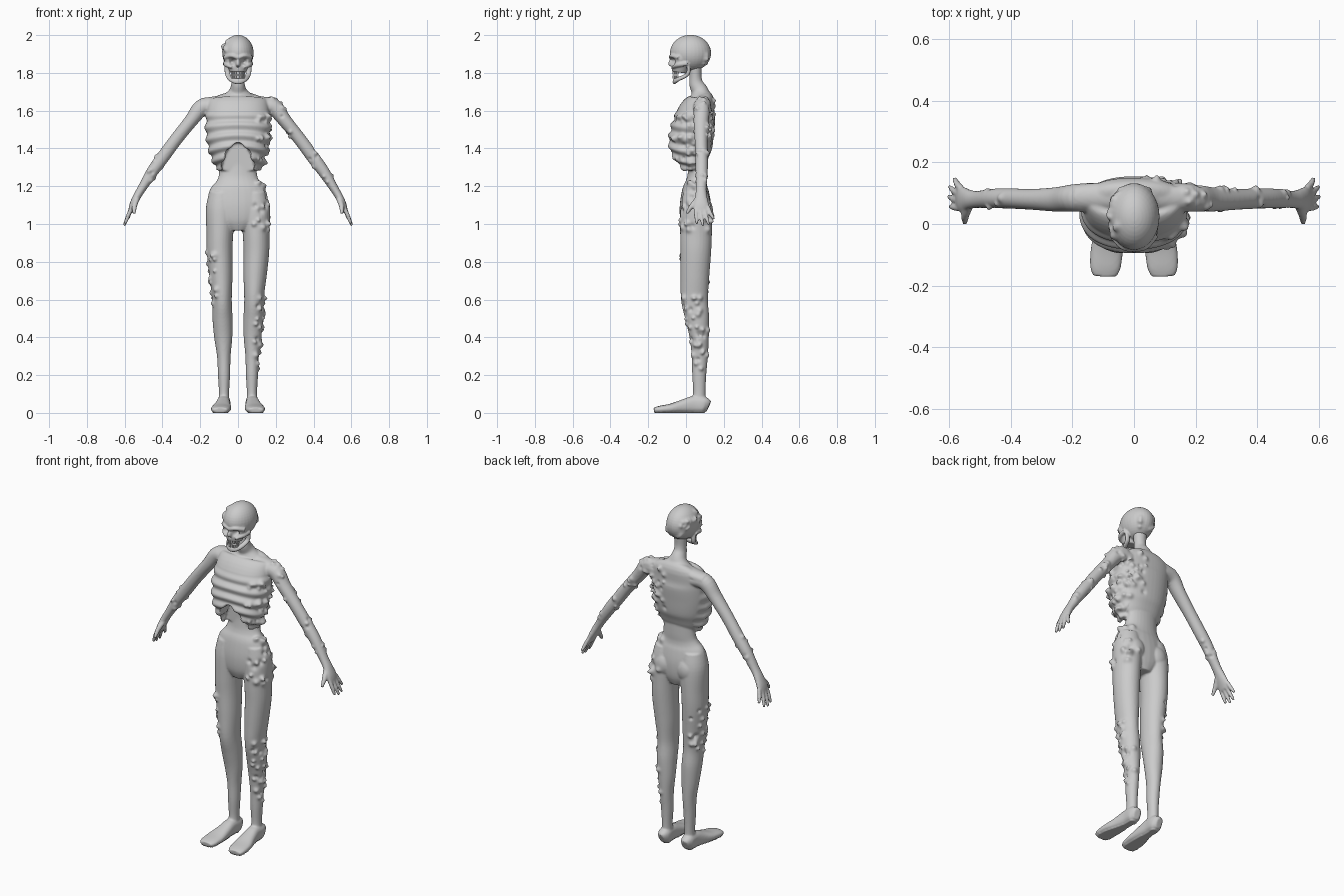
import bpy, bmesh, math, random
from mathutils import Vector, Matrix, kdtree

random.seed(4)
X, Y, Z = Vector((1, 0, 0)), Vector((0, 1, 0)), Vector((0, 0, 1))


def spline(pts, sub):
    """Smooth path through rows of (x, y, z, side radius, ref radius)."""
    out = []
    for i in range(len(pts) - 1):
        a, b, c, d = (pts[max(0, min(len(pts) - 1, i + k))] for k in (-1, 0, 1, 2))
        for j in range(sub):
            t = j / sub
            out.append([0.5 * (2 * q + (r - p) * t + (2 * p - 5 * q + 4 * r - s) * t * t
                               + (3 * q - p - 3 * r + s) * t ** 3) for p, q, r, s in zip(a, b, c, d)])
    return out + [list(pts[-1])]


def tube(bm, pts, ref, mirror=False, power=1.0, sub=5, seg=28):
    """Closed elliptical loft along a path."""
    path = spline(pts, sub)
    for s in ((1, -1) if mirror else (1,)):
        cs = [Vector((p[0] * s, p[1], p[2])) for p in path]
        rings = []
        for i, c in enumerate(cs):
            d = (cs[min(i + 1, len(cs) - 1)] - cs[max(i - 1, 0)]).normalized()
            side = d.cross(ref).normalized()
            up = side.cross(d)
            ring = []
            for k in range(seg):
                a = 2 * math.pi * k / seg
                u, v = math.cos(a), math.sin(a)
                u, v = (math.copysign(abs(w) ** power, w) for w in (u, v))
                ring.append(bm.verts.new(c + side * u * path[i][3] + up * v * path[i][4]))
            rings.append(ring)
        for r0, r1 in zip(rings, rings[1:]):
            for k in range(seg):
                bm.faces.new((r0[k], r0[k - 1], r1[k - 1], r1[k]))
        bm.faces.new(rings[0])
        bm.faces.new(rings[-1][::-1])


def column(bm, rows, **kw):
    """Vertical loft from rows of (z, y centre, x radius, y radius)."""
    tube(bm, [(0, y, z, rx, ry) for z, y, rx, ry in rows], Y, **kw)


def ball(bm, c, r, mirror=False):
    for s in ((1, -1) if mirror else (1,)):
        m = Matrix.Translation((c[0] * s, c[1], c[2])) @ Matrix.Diagonal((*r, 1))
        bmesh.ops.create_uvsphere(bm, u_segments=32, v_segments=20, radius=1, matrix=m)


def to_object(bm, name):
    bmesh.ops.recalc_face_normals(bm, faces=bm.faces)
    me = bpy.data.meshes.new(name)
    bm.to_mesh(me)
    bm.free()
    ob = bpy.data.objects.new(name, me)
    bpy.context.collection.objects.link(ob)
    return ob


def bake(ob):
    me = bpy.data.meshes.new_from_object(ob.evaluated_get(bpy.context.evaluated_depsgraph_get()))
    ob.modifiers.clear()
    ob.data = me
    me.shade_smooth()
    return me


def fuse(ob, voxel, iterations):
    m = ob.modifiers.new("fuse", 'REMESH')
    m.mode, m.voxel_size = 'VOXEL', voxel
    m = ob.modifiers.new("soften", 'SMOOTH')
    m.factor, m.iterations = 0.5, iterations
    return bake(ob)


def dent(me, kd, c, r, push):
    """Soft round push; push is a vector, or a number along the normal."""
    for _, i, dist in kd.find_range(c, r * 2):
        w = math.exp(-(dist / r) ** 2 * 1.5)
        v = me.vertices[i]
        v.co += (push if isinstance(push, Vector) else normals[i] * push) * w


def prepare(me):
    kd = kdtree.KDTree(len(me.vertices))
    for v in me.vertices:
        kd.insert(v.co, v.index)
    kd.balance()
    return kd, [v.normal.copy() for v in me.vertices]


def decay(me, kd, lo, hi, count, r, amp):
    """Scatter lumps and pits over the surface inside a box."""
    inside = [v.co.copy() for v in me.vertices if all(a <= b <= c for a, b, c in zip(lo, v.co, hi))]
    for c in random.sample(inside, min(count, len(inside))):
        dent(me, kd, c, r * random.uniform(.7, 1.3), amp * random.choice((1, 1, 1, -.8)))


# Rib cage with the arch cut out under the sternum
bm = bmesh.new()
column(bm, [(1.69, .085, .06, .035), (1.66, .09, .15, .062), (1.6, .0625, .166, .098),
            (1.5, .035, .172, .115), (1.4, .022, .158, .115), (1.33, .025, .135, .09),
            (1.285, .03, .11, .065)], power=.88, seg=48)
ribs = to_object(bm, "rib_cage")
bm = bmesh.new()
tube(bm, [(0, -.25, 1.24, .09, .19), (0, .015, 1.24, .09, .19)], Z, sub=1, seg=48)
cutter = to_object(bm, "arch_cutter")
cutter.hide_render = True
cut = ribs.modifiers.new("arch", 'BOOLEAN')
cut.operation, cut.object = 'DIFFERENCE', cutter
rib_mesh = bake(ribs)
bpy.data.objects.remove(ribs)
bpy.data.objects.remove(cutter)

# Body: torso, neck and pelvis
bm = bmesh.new()
bm.from_mesh(rib_mesh)
column(bm, [(1.5, .07, .1, .05), (1.38, .065, .1, .045), (1.27, .06, .1, .05), (1.225, .055, .115, .055),
            (1.18, .05, .15, .07), (1.1, .05, .162, .083), (1.02, .05, .14, .08), (.965, .05, .06, .06)])
column(bm, [(1.84, .05, .04, .035), (1.78, .05, .034, .032), (1.74, .055, .036, .038),
            (1.705, .072, .05, .045), (1.67, .08, .1, .055)])
tube(bm, [(0, .09, 1.675, .03, .045), (.1, .09, 1.65, .03, .045), (.19, .088, 1.635, .032, .04)], Y, True)
ball(bm, (.075, .088, 1.07), (.065, .055, .075), True)
# Arms and hands
tube(bm, [(.12, .085, 1.62, .04, .05), (.19, .085, 1.617, .045, .045), (.25, .08, 1.545, .036, .04),
          (.33, .08, 1.445, .034, .034), (.4, .083, 1.35, .034, .033), (.455, .083, 1.275, .031, .032),
          (.508, .08, 1.19, .023, .028), (.535, .08, 1.145, .021, .032), (.557, .08, 1.10, .018, .042),
          (.57, .082, 1.065, .012, .04)], Y, True)
for y0, x1, y1, z1 in ((.116, .583, .149, 1.025), (.095, .6, .121, .997), (.073, .603, .09, .99), (.051, .598, .057, 1.0)):
    tube(bm, [(.562, y0, 1.09, .011, .011), ((.57 + x1) / 2, (y0 + y1) / 2, (1.075 + z1) / 2, .011, .0105),
              (x1, y1, z1, .007, .007)], Y, True, seg=12)
tube(bm, [(.535, .065, 1.135, .016, .016), (.548, .03, 1.095, .013, .014), (.55, .003, 1.055, .008, .009)], X, True, seg=12)
# Legs and feet
tube(bm, [(.085, .05, 1.17, .065, .065), (.09, .053, 1.08, .08, .082), (.096, .053, .95, .071, .084),
          (.097, .052, .85, .068, .081), (.09, .047, .72, .061, .076), (.084, .045, .6, .051, .071),
          (.082, .06, .5, .053, .063), (.078, .07, .4, .048, .051), (.075, .073, .3, .036, .043),
          (.074, .07, .2, .032, .037), (.074, .07, .1, .027, .033), (.074, .065, .04, .032, .042)], Y, True)
tube(bm, [(.078, .12, .033, .02, .03), (.076, .095, .042, .036, .043), (.077, .04, .044, .036, .045),
          (.081, -.02, .034, .043, .035), (.088, -.08, .024, .052, .025), (.093, -.14, .018, .05, .019),
          (.094, -.17, .015, .038, .013)], Z, True, power=.8)
body = to_object(bm, "body")
me = fuse(body, .0055, 4)
kd, normals = prepare(me)

# Rib ridges round the front and flanks
for v in me.vertices:
    x, y, z = v.co
    if 1.27 < z < 1.61 and abs(x) < .18 and y < .1 and (y < .0 or abs(x) > .11) and normals[v.index].z < .7:
        fade = min(1, (1.61 - z) / .05, (.1 - y) / .05, (z - 1.27) / .03)
        v.co += normals[v.index] * .006 * fade * math.sin((z + 1.8 * x * x * (1.6 - z) / .3) * 2 * math.pi / .056)
# Rotten patches
for lo, hi, n, r, amp in (
        ((-.2, -.1, .57), (-.11, .2, .85), 24, .015, .012),
        ((.09, -.1, .2), (.2, .2, .62), 34, .014, .011),
        ((.08, -.1, .96), (.2, .2, 1.22), 30, .017, .012),
        ((.1, -.1, 1.2), (.18, .16, 1.6), 55, .015, .012),
        ((.04, .09, 1.42), (.17, .2, 1.66), 24, .014, .009),
        ((.17, 0, 1.45), (.33, .15, 1.68), 22, .013, .009),
        ((.36, 0, 1.16), (.52, .15, 1.4), 14, .012, .007),
        ((-.5, 0, 1.18), (-.36, .15, 1.36), 12, .012, .007)):
    decay(me, kd, lo, hi, n, r, amp)
for v in me.vertices:
    if v.co.z < .005:
        v.co.z = 0

# Head: cranium, face, brow, cheekbones and jaw
bm = bmesh.new()
ball(bm, (0, .024, 1.905), (.083, .109, .096))
column(bm, [(1.92, -.015, .07, .06), (1.87, -.025, .073, .053), (1.83, -.03, .055, .048), (1.802, -.034, .042, .04)])
tube(bm, [(-.068, -.035, 1.88, .013, .012), (-.035, -.072, 1.89, .013, .012), (0, -.078, 1.882, .012, .012),
          (.035, -.072, 1.89, .013, .012), (.068, -.035, 1.88, .013, .012)], Z)
tube(bm, [(.03, -.072, 1.832, .01, .01), (.06, -.04, 1.843, .013, .013), (.072, .01, 1.85, .009, .011)], Z, True)
ball(bm, (0, -.08, 1.848), (.012, .014, .022))
tube(bm, [(-.06, .012, 1.85, .014, .01), (-.055, .01, 1.795, .014, .01), (-.036, -.04, 1.767, .015, .01),
          (0, -.058, 1.757, .018, .012), (.036, -.04, 1.767, .015, .01), (.055, .01, 1.795, .014, .01),
          (.06, .012, 1.85, .014, .01)], Vector((0, -.7, .3)))
head = to_object(bm, "skull_head")
me = fuse(head, .004, 3)
kd, normals = prepare(me)
for s in (1, -1):
    dent(me, kd, (s * .033, -.076, 1.86), .019, Vector((0, .035, 0)))
dent(me, kd, (0, -.085, 1.832), .009, Vector((0, .018, 0)))
# Torn scalp patches
decay(me, kd, (-.1, -.06, 1.9), (-.055, .1, 2), 18, .014, .006)
decay(me, kd, (-.06, .09, 1.84), (.05, .15, 1.95), 10, .014, .006)

# Teeth rows set on the jaw arcs
for name, z, rad in (("upper_teeth", 1.8, .035), ("lower_teeth", 1.778, .034)):
    bm = bmesh.new()
    for k in range(10):
        a = math.radians(-70 + 140 * k / 9)
        m = (Matrix.Translation((rad * math.sin(a), -.032 - .036 * math.cos(a), z))
             @ Matrix.Rotation(a, 4, 'Z') @ Matrix.Diagonal((.008, .008, .017, 1)))
        bmesh.ops.create_cube(bm, size=1, matrix=m)
    to_object(bm, name)
